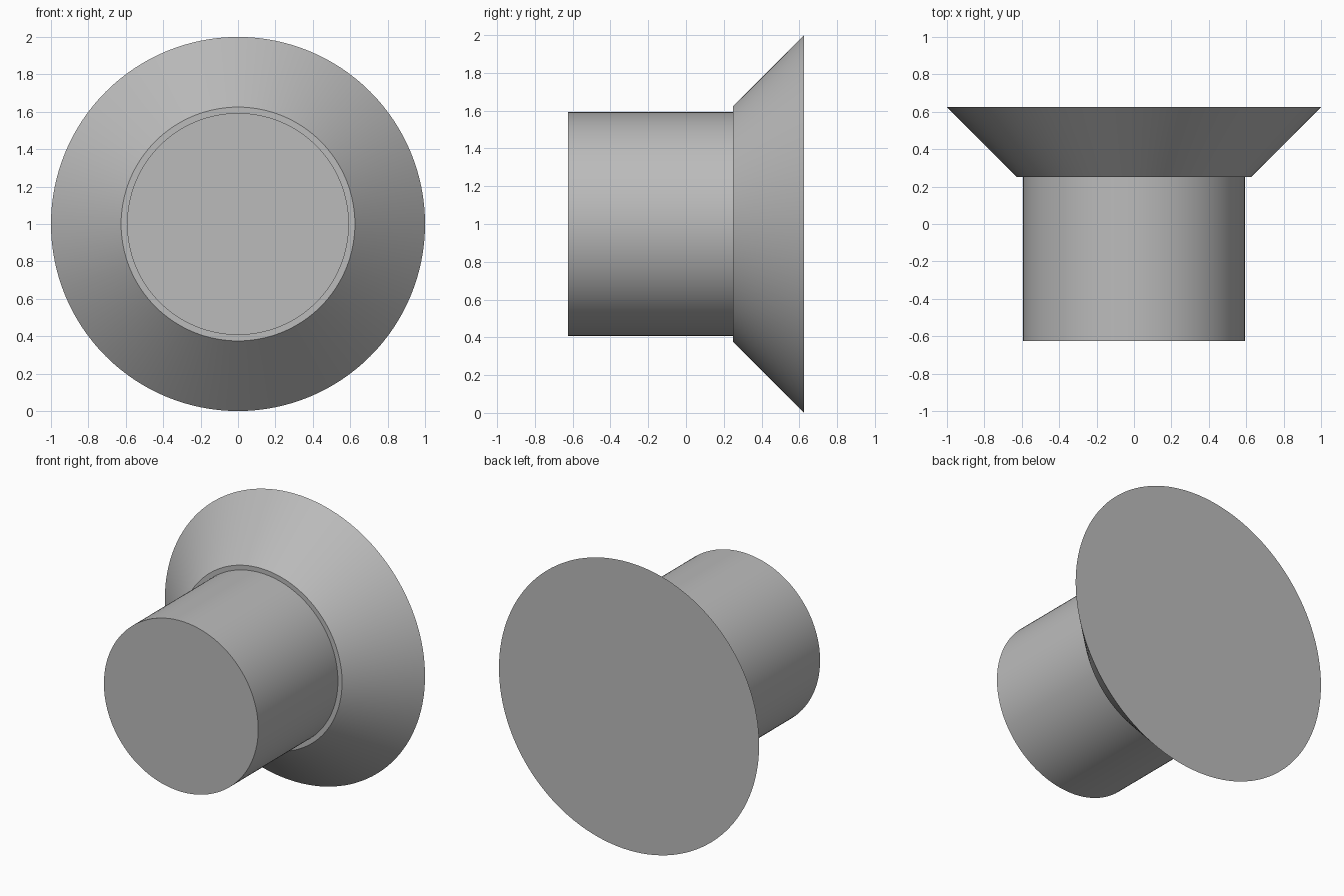
import bpy
from math import radians

cube = bpy.data.objects.get("Cube")
if cube:
    bpy.data.objects.remove(cube, do_unlink=True)

# Single grey material
grey = bpy.data.materials.new("plain grey")
grey.use_nodes = True
colour = (0.5, 0.5, 0.5, 1)
grey.diffuse_color = colour
grey.node_tree.nodes["Principled BSDF"].inputs["Base Color"].default_value = colour


def round_part(name, front_radius, back_radius, front_y, back_y):
    """Solid of revolution lying along the y axis, centred at z = 1."""
    bpy.ops.mesh.primitive_cone_add(
        vertices=128, radius1=back_radius, radius2=front_radius,
        depth=back_y - front_y, location=(0, (front_y + back_y) / 2, 1),
        rotation=(radians(90), 0, 0))
    part = bpy.context.object
    part.name = name
    part.data.materials.append(grey)
    bpy.ops.object.shade_smooth_by_angle(angle=radians(30))
    return part


# Straight shank at the front, flared head with a flat back
round_part("shank", 0.593, 0.593, -0.625, 0.25)
round_part("flared_head", 0.625, 1.0, 0.25, 0.625)
